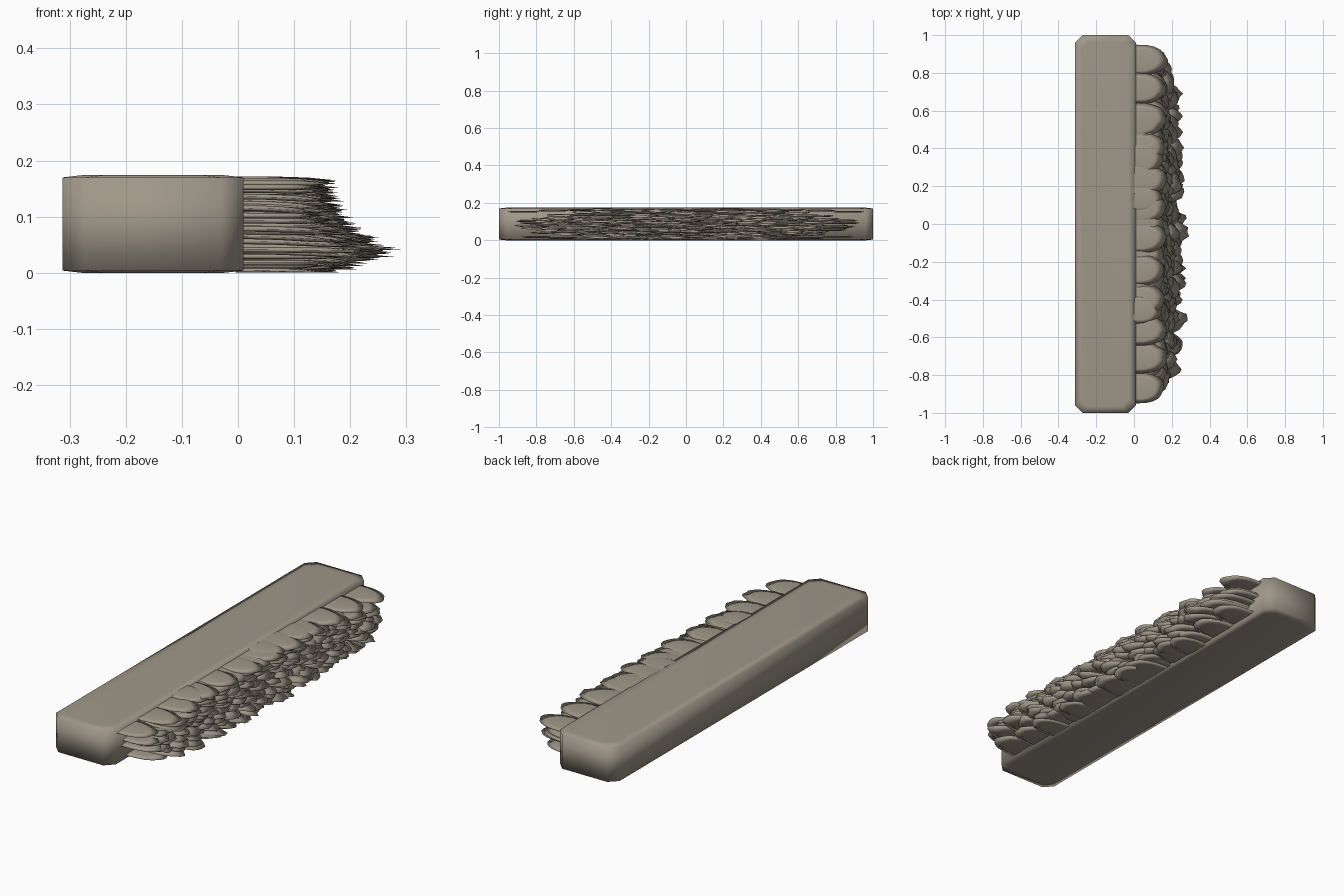
import bpy, bmesh, math, random

random.seed(7)
cube = bpy.data.objects.get("Cube")
if cube:
    bpy.data.objects.remove(cube)

# Single stone-taupe material
taupe = bpy.data.materials.new("warm_taupe")
taupe.use_nodes = True
colour = (0.35, 0.31, 0.25, 1)
taupe.diffuse_color = colour
bsdf = taupe.node_tree.nodes["Principled BSDF"]
bsdf.inputs["Base Color"].default_value = colour
bsdf.inputs["Roughness"].default_value = 0.8


def finish(bm, name):
    bmesh.ops.recalc_face_normals(bm, faces=bm.faces)
    for f in bm.faces:
        f.smooth = True
    mesh = bpy.data.meshes.new(name)
    bm.to_mesh(mesh)
    bm.free()
    mesh.materials.append(taupe)
    obj = bpy.data.objects.new(name, mesh)
    bpy.context.collection.objects.link(obj)
    return obj


# Beam: chamfered rectangle lofted through four levels
def beam_ring(bm, inset, z):
    x0, x1, y1, c = -0.313 + inset, 0.01 - inset, 1 - inset, 0.04
    pts = [(x0, c - y1), (x0 + c, -y1), (x1 - c, -y1), (x1, c - y1),
           (x1, y1 - c), (x1 - c, y1), (x0 + c, y1), (x0, y1 - c)]
    return [bm.verts.new((x, y, z)) for x, y in pts]


bm = bmesh.new()
rings = [beam_ring(bm, i, z) for i, z in
         ((0.035, 0), (0, 0.004), (0, 0.17), (0.035, 0.174))]
for a, b in zip(rings, rings[1:]):
    for i in range(8):
        j = (i + 1) % 8
        bm.faces.new((a[i], a[j], b[j], b[i]))
bm.faces.new(rings[0][::-1])
bm.faces.new(rings[-1])
finish(bm, "beam")


# Scale: thin rounded plate growing out of the beam's +x side
def add_scale(bm, y, z, length, width, thick, droop, yaw):
    steps = 12
    ca, sa = math.cos(yaw), math.sin(yaw)

    def place(u, v, h):
        s = u / length
        zz = z - droop * s * s + h
        return bm.verts.new((u * ca - v * sa, y + u * sa + v * ca,
                             min(max(zz, 0.001), 0.172)))

    rim, tops, lows = [], [], []
    for i in range(steps + 1):
        t = math.pi * (i / steps - 0.5)
        u = length * max(math.cos(t), 0) ** 0.7
        v = width / 2 * math.sin(t)
        wob = 1 + random.uniform(-0.04, 0.04)
        rim.append(place(u * wob, v, 0))
        tops.append(place(u * 0.7, v * 0.7, thick))
        lows.append(place(u * 0.7, v * 0.7, -thick))
    for i in range(steps):
        bm.faces.new((rim[i], rim[i + 1], tops[i + 1], tops[i]))
        bm.faces.new((rim[i + 1], rim[i], lows[i], lows[i + 1]))
    bm.faces.new(tops)
    bm.faces.new(lows[::-1])


# Reach of the scales at each height: longest near the lower third
def reach(z):
    if z < 0.04:
        return 0.17 + 0.115 * max(z - 0.005, 0) / 0.035
    if z < 0.1:
        return 0.285 - 0.09 * (z - 0.04) / 0.06
    return 0.195 - 0.03 * (z - 0.1) / 0.07


# Stacked layers of overlapping scales inside an elliptical band
layers = 18
for k in range(layers):
    z = 0.007 + 0.157 * k / (layers - 1)
    rel = (z - 0.085) / 0.086
    half = 0.92 * max(1 - rel * rel, 0.42) ** 0.5
    count = round(half * 2 / 0.125)
    bm = bmesh.new()
    for i in range(count + 1):
        y = -half + 0.07 + (2 * half - 0.14) * (i + 0.5 * (k % 2)) / (count + 0.5)
        y += random.uniform(-0.025, 0.025)
        zs = z + random.uniform(-0.004, 0.004)
        length = reach(z) * random.uniform(0.88, 1.04)
        length *= 1 - 0.28 * abs(y / 0.93) ** 4
        add_scale(bm, y, zs, length, random.uniform(0.13, 0.19), 0.005,
                  random.uniform(0, 0.012), random.uniform(-0.1, 0.1))
    finish(bm, f"scale_layer_{k + 1}")

# Broad cap scales on the upper and lower surfaces
for name, z, half in (("upper_cap_scales", 0.165, 0.87),
                      ("lower_cap_scales", 0.008, 0.8)):
    bm = bmesh.new()
    count = 12
    for i in range(count):
        y = -half + 2 * half * i / (count - 1) + random.uniform(-0.01, 0.01)
        edge = abs(y) ** 4
        add_scale(bm, y, z + (0.09 - z) * 0.3 * edge,
                  random.uniform(0.155, 0.178), 0.165, 0.005, 0, 0)
    finish(bm, name)
